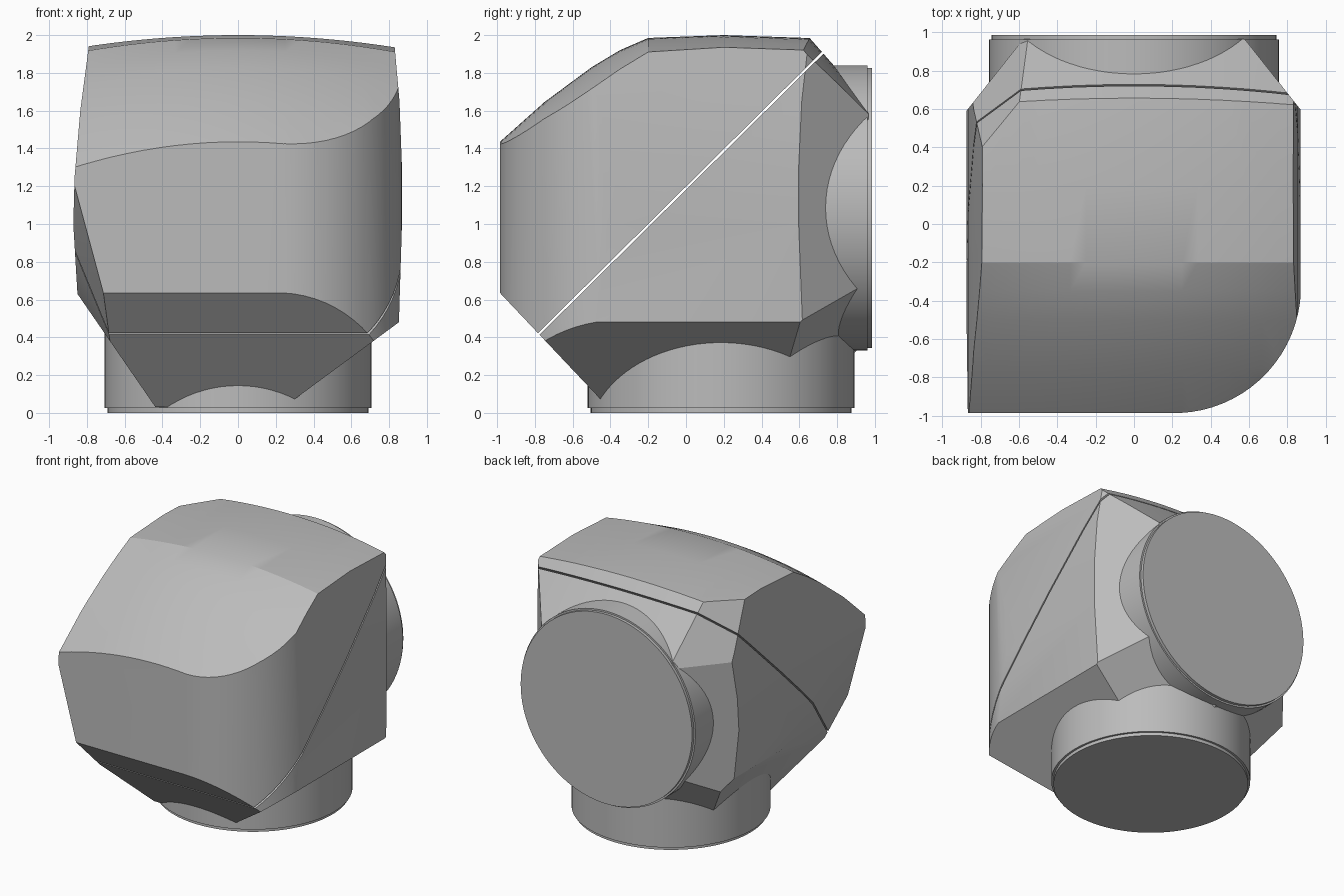
import bpy, bmesh, math
from mathutils import Vector

cube = bpy.data.objects.get("Cube")
if cube:
    bpy.data.objects.remove(cube)

grey = bpy.data.materials.new("plain_grey")
grey.use_nodes = True
colour = (0.5, 0.5, 0.5, 1)
grey.diffuse_color = colour
grey.node_tree.nodes["Principled BSDF"].inputs["Base Color"].default_value = colour
CENTRE = Vector((0, 0.1, 1.1))


def add_object(name, bm):
    bmesh.ops.recalc_face_normals(bm, faces=bm.faces)
    mesh = bpy.data.meshes.new(name)
    bm.to_mesh(mesh)
    bm.free()
    obj = bpy.data.objects.new(name, mesh)
    bpy.context.collection.objects.link(obj)
    mesh.materials.append(grey)
    bpy.ops.object.select_all(action='DESELECT')
    bpy.context.view_layer.objects.active = obj
    obj.select_set(True)
    bpy.ops.object.shade_smooth_by_angle(angle=math.radians(22))
    return obj


def cut(bm, point, normal):
    """Slice off everything in front of the plane and close the hole."""
    geom = bm.verts[:] + bm.edges[:] + bm.faces[:]
    res = bmesh.ops.bisect_plane(bm, geom=geom, dist=1e-5, plane_co=point,
                                 plane_no=normal, clear_outer=True)
    edges = [e for e in res["geom_cut"]
             if isinstance(e, bmesh.types.BMEdge) and e.is_boundary]
    if edges:
        bmesh.ops.holes_fill(bm, edges=edges, sides=0)


def cut3(bm, a, b, c):
    """Slice by the plane through three points, keeping the middle."""
    a, b, c = Vector(a), Vector(b), Vector(c)
    n = (b - a).cross(c - a).normalized()
    cut(bm, a, n if n.dot(CENTRE - a) < 0 else -n)


def crowned_block():
    """Block whose roof slopes down to the front and bows down to both sides."""
    roof = [(-1.1, 1.325), (-0.98, 1.44), (-0.75, 1.645), (-0.5, 1.83), (-0.35, 1.92),
            (-0.2, 1.985), (0.2, 2.0), (0.64, 1.985), (1.1, 1.95)]
    bm = bmesh.new()
    rows = []
    for i in range(25):
        x = -1 + i / 12
        row = [bm.verts.new((x, 1.1, 0.03)), bm.verts.new((x, -1.1, 0.03))]
        for j, (y, z) in enumerate(roof):
            k, m = max(j - 1, 0), min(j + 1, len(roof) - 1)
            slope = (roof[m][1] - roof[k][1]) / (roof[m][0] - roof[k][0])
            drop = 0.06 * (x / 0.8) ** 2 * (1 + max(slope, 0))
            row.append(bm.verts.new((x, y, z - drop)))
        rows.append(row)
    for p, q in zip(rows, rows[1:]):
        for j in range(len(p)):
            k = (j + 1) % len(p)
            bm.faces.new((p[j], p[k], q[k], q[j]))
    bm.faces.new(rows[0])
    bm.faces.new(rows[-1])
    bmesh.ops.recalc_face_normals(bm, faces=bm.faces)
    return bm


def body():
    bm = crowned_block()
    # front, back and the sloping skirt at the front
    cut(bm, (0, -0.985, 0), (0, -1, 0))
    cut(bm, (0, 0.965, 0), (0, 1, 0))
    cut(bm, (0, -0.98, 0.63), (0, -0.55, -0.52))
    # bowed sides, ending in the slanted undersides
    left = [(0.83, 1.93), (0.855, 1.65), (0.868, 1.3), (0.868, 1.0), (0.852, 0.48), (0.31, 0.08)]
    right = [(-0.79, 1.94), (-0.835, 1.6), (-0.865, 1.25), (-0.872, 1.0), (-0.85, 0.63),
             (-0.43, 0.02)]
    for side in (left, right):
        for (x0, z0), (x1, z1) in zip(side, side[1:]):
            cut3(bm, (x0, 0, z0), (x1, 0, z1), (x0, 1, z0))
    # tapered front corner on one side
    cut3(bm, (-0.825, -0.98, 1.05), (-0.72, -0.98, 0.66), (-0.85, 0, 0.63))
    # large rounded front corner on the other
    radius, steps = 0.66, 18
    for i in range(1, steps):
        a = math.pi / 2 * i / steps
        n = Vector((math.sin(a), -math.cos(a), 0))
        cut(bm, Vector((0.21, -0.325, 0)) + n * radius, n)
    # back corners and the slopes between the collars
    for s in (1, -1):
        cut3(bm, (s * 0.865, 0.6, 0), (s * 0.58, 0.96, 0), (s * 0.58, 0.96, 1))
        cut3(bm, (s * 0.86, 0.6, 0.48), (s * 0.62, 0.9, 0.65), (s * 0.61, 0.55, 0.3))
    cut3(bm, (-0.79, 0.4, 1.94), (-0.62, 0.61, 1.95), (-0.87, 0.55, 1.6))
    # bowed back slope
    for i in range(-6, 7):
        x = i * 0.13
        cut(bm, (x, 0.65 - 0.13 * x * x, 1.99), Vector((0.26 * x, 1, 0.88)).normalized())
    return bm


# The body is two shells parted by a narrow diagonal gap
seam = Vector((0, -0.99, 1)).normalized()
for name, sign in (("upper_shell", -1), ("lower_shell", 1)):
    bm = body()
    cut(bm, Vector((0, 0, 1.19)) - seam * sign * 0.006, seam * sign)
    add_object(name, bm)


def collar(name, profile, place):
    """Closed round collar spun from (radius, distance) pairs."""
    bm = bmesh.new()
    n = 96
    rings = [[bm.verts.new(place(r * math.cos(2 * math.pi * i / n),
                                 r * math.sin(2 * math.pi * i / n), d))
              for i in range(n)] for r, d in profile]
    for p, q in zip(rings, rings[1:]):
        for i in range(n):
            k = (i + 1) % n
            bm.faces.new((p[i], p[k], q[k], q[i]))
    bm.faces.new(rings[0])
    bm.faces.new(rings[-1])
    add_object(name, bm)


collar("bottom_collar", [(0.69, 0), (0.69, 0.025), (0.706, 0.025), (0.706, 0.5)],
       lambda u, v, d: (u, 0.185 + v, d))
collar("back_collar", [(0.742, 0.985), (0.742, 0.962), (0.755, 0.962), (0.755, 0.7)],
       lambda u, v, d: (u, d, 1.085 + v))
